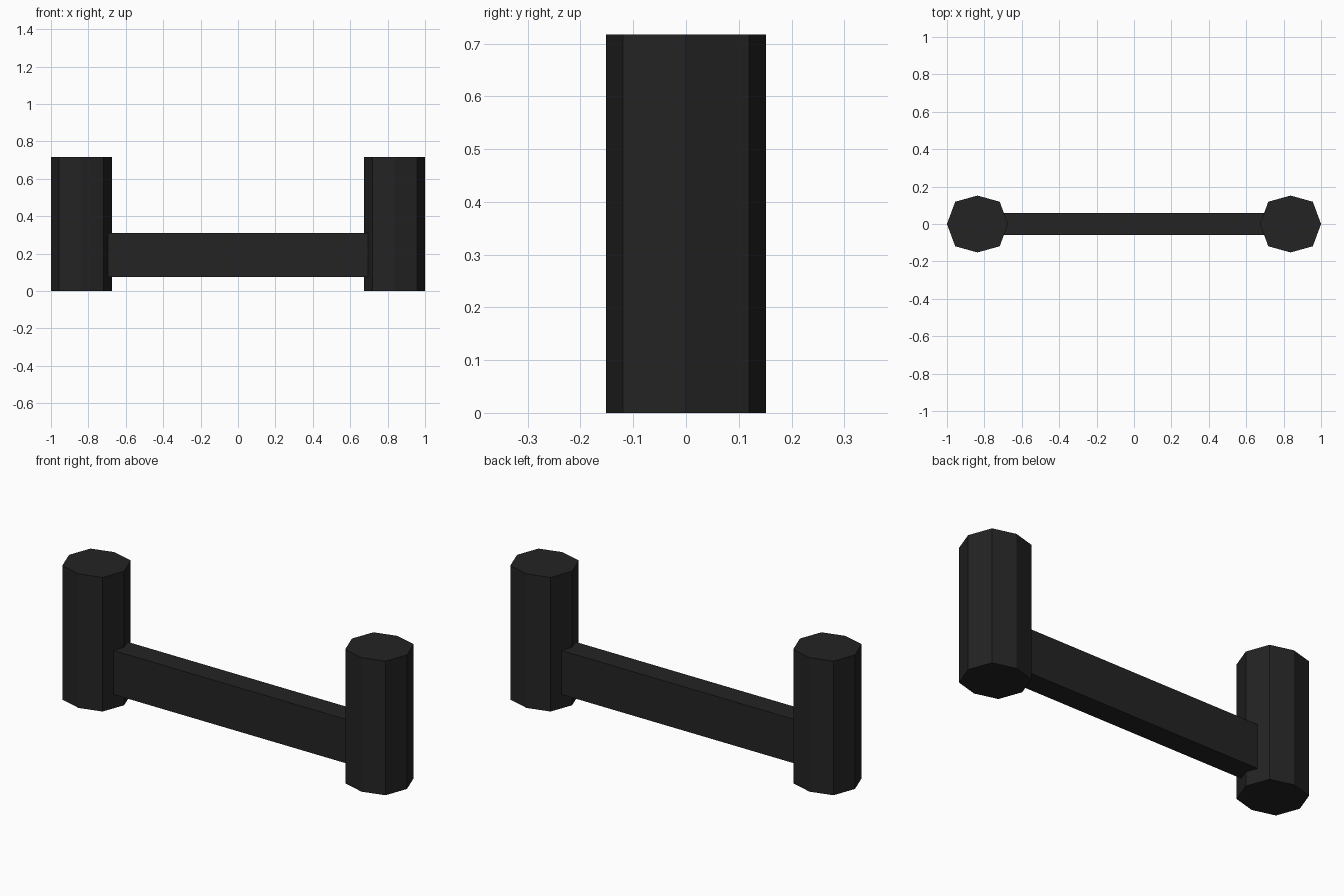
import bpy, bmesh

if "Cube" in bpy.data.objects:
    bpy.data.objects.remove(bpy.data.objects["Cube"])

# Single near-black colour
black = bpy.data.materials.new("matte black")
black.diffuse_color = (0.017, 0.017, 0.017, 1)
black.use_nodes = True
black.node_tree.nodes["Principled BSDF"].inputs["Base Color"].default_value = black.diffuse_color


def prism(name, outline, z0, z1):
    """Closed flat-faced prism from an xy outline."""
    bm = bmesh.new()
    base = bm.faces.new([bm.verts.new((x, y, z0)) for x, y in outline])
    up = bmesh.ops.extrude_face_region(bm, geom=[base], use_keep_orig=True)
    for v in up["geom"]:
        if isinstance(v, bmesh.types.BMVert):
            v.co.z = z1
    bmesh.ops.recalc_face_normals(bm, faces=bm.faces)
    mesh = bpy.data.meshes.new(name)
    bm.to_mesh(mesh)
    bm.free()
    mesh.materials.append(black)
    obj = bpy.data.objects.new(name, mesh)
    bpy.context.collection.objects.link(obj)
    return obj


# Eight-sided end posts, slightly wider in x than in y
RX, RY, D = 0.163, 0.152, 0.119
octagon = [(RX, 0), (D, D), (0, RY), (-D, D), (-RX, 0), (-D, -D), (0, -RY), (D, -D)]
for side, label in ((-1, "left"), (1, "right")):
    cx = side * (1 - RX)
    prism(label + "_post", [(cx + x, y) for x, y in octagon], 0, 0.717)

# Flat connecting bar, its ends sunk into the posts
BX, BY = 0.695, 0.06
prism("cross_bar", [(-BX, -BY), (BX, -BY), (BX, BY), (-BX, BY)], 0.075, 0.31)
